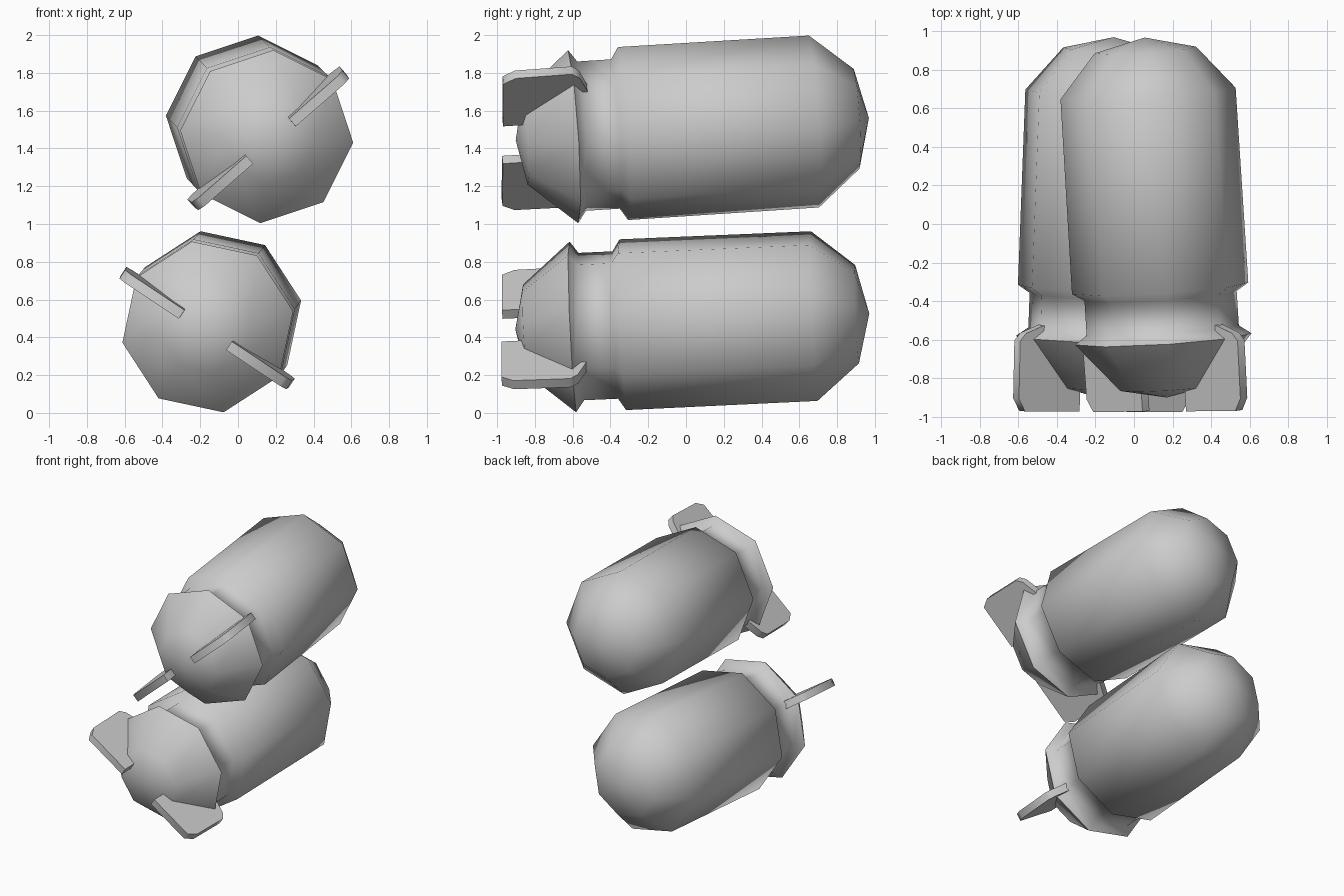
import bpy, bmesh, math
from mathutils import Matrix, Vector

if "Cube" in bpy.data.objects:
    bpy.data.objects.remove(bpy.data.objects["Cube"])

# body profile: (position along axis, radius), front dome to rear dome
PROFILE = [(-0.905, 0), (-0.855, 0.24), (-0.6, 0.46), (-0.555, 0.397), (-0.375, 0.397),
           (-0.335, 0.46), (0.68, 0.457), (0.907, 0.265), (0.972, 0)]
# fin outline: (radius, position along axis)
FIN = [(0.15, -0.975), (0.49, -0.975), (0.53, -0.91), (0.535, -0.61),
       (0.50, -0.57), (0.37, -0.52), (0.33, -0.56), (0.15, -0.80)]
SIDES = 8
FIN_T = 0.055


def frame(origin, slope):
    y = Vector((slope[0], 1, slope[1])).normalized()
    x = (Vector((1, 0, 0)) - y * y.x).normalized()
    z = x.cross(y)
    m = Matrix((x, y, z)).transposed().to_4x4()
    return Matrix.Translation(origin) @ m


def finish(bm, name, angle):
    bmesh.ops.recalc_face_normals(bm, faces=bm.faces)
    me = bpy.data.meshes.new(name)
    bm.to_mesh(me)
    bm.free()
    ob = bpy.data.objects.new(name, me)
    bpy.context.collection.objects.link(ob)
    bpy.ops.object.select_all(action='DESELECT')
    ob.select_set(True)
    bpy.context.view_layer.objects.active = ob
    bpy.ops.object.shade_smooth_by_angle(angle=math.radians(angle))
    return ob


def make_body(name, m, roll):
    bm = bmesh.new()
    rings = []
    for s, r in PROFILE:
        if r == 0:
            rings.append([bm.verts.new(m @ Vector((0, s, 0)))])
            continue
        angs = [roll + 2 * math.pi * i / SIDES for i in range(SIDES)]
        rings.append([bm.verts.new(m @ Vector((r * math.cos(a), s, r * math.sin(a)))) for a in angs])
    for a, b in zip(rings, rings[1:]):
        for i in range(SIDES):
            j = (i + 1) % SIDES
            if len(a) == 1:
                bm.faces.new((a[0], b[i], b[j]))
            elif len(b) == 1:
                bm.faces.new((a[i], a[j], b[0]))
            else:
                bm.faces.new((a[i], a[j], b[j], b[i]))
    finish(bm, name, 62)


def make_fin(name, m, ang):
    bm = bmesh.new()
    rm = m @ Matrix.Rotation(-ang, 4, 'Y')
    lo, hi = [[bm.verts.new(rm @ Vector((r, s, t))) for r, s in FIN]
              for t in (-FIN_T / 2, FIN_T / 2)]
    bm.faces.new(lo)
    bm.faces.new(hi)
    n = len(FIN)
    for i in range(n):
        j = (i + 1) % n
        bm.faces.new((lo[i], lo[j], hi[j], hi[i]))
    finish(bm, name, 62)


# two canisters, each with a pair of opposite fins on the front dome
for label, origin, slope, roll, fin_ang in (
        ("upper", (0.115, 0, 1.50), (-0.062, 0.063), -4.2, 41),
        ("lower", (-0.139, 0, 0.482), (0.035, 0.045), 10.5, 146.5)):
    m = frame(origin, slope)
    make_body(label + "_canister", m, math.radians(roll))
    for k in range(2):
        make_fin(f"{label}_fin_{k + 1}", m, math.radians(fin_ang + 180 * k))
